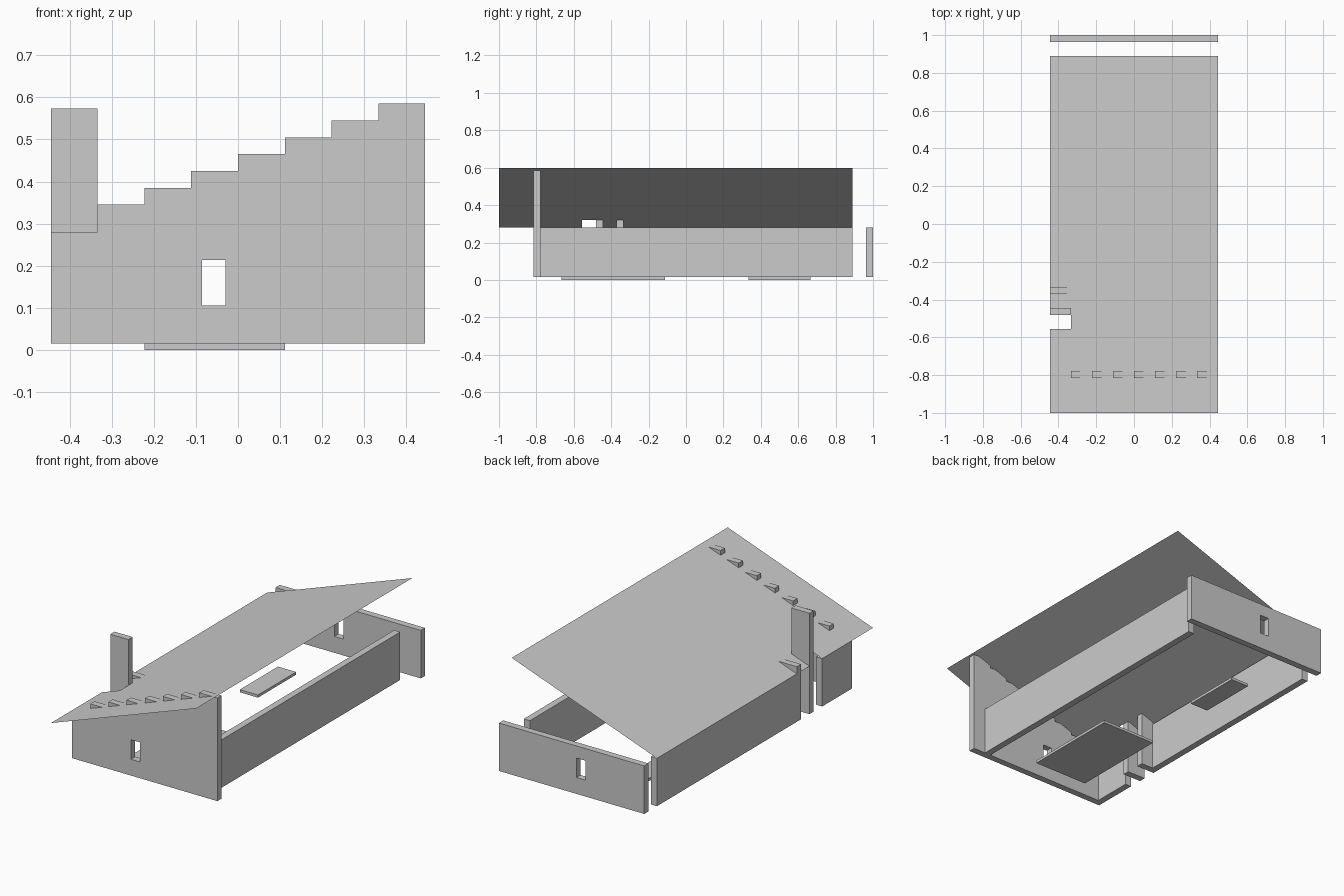
import bpy, bmesh

if "Cube" in bpy.data.objects:
    bpy.data.objects.remove(bpy.data.objects["Cube"])

U = 1 / 27          # layout grid of the plan
BASE = 0.0148       # underside of the walls
EAVE = 0.28         # top of the plain walls


def make(name, bm):
    bmesh.ops.recalc_face_normals(bm, faces=bm.faces)
    me = bpy.data.meshes.new(name)
    bm.to_mesh(me)
    bm.free()
    ob = bpy.data.objects.new(name, me)
    bpy.context.collection.objects.link(ob)
    return ob


def box(name, x0, x1, y0, y1, z0=BASE, z1=EAVE):
    """Box with x and y in grid units, z in world units."""
    bm = bmesh.new()
    bmesh.ops.create_cube(bm, size=1)
    for v in bm.verts:
        v.co.x = (x1 if v.co.x > 0 else x0) * U
        v.co.y = (y1 if v.co.y > 0 else y0) * U
        v.co.z = z1 if v.co.z > 0 else z0
    return make(name, bm)


def gable(name, outline, y0, y1):
    """Wall extruded from an x/z outline, with a window cut through it."""
    bm = bmesh.new()
    face = bm.faces.new([bm.verts.new((x, y0 * U, z)) for x, z in outline])
    ext = bmesh.ops.extrude_face_region(bm, geom=[face], use_keep_orig=True)
    for g in ext["geom"]:
        if isinstance(g, bmesh.types.BMVert):
            g.co.y = y1 * U
    wall = make(name, bm)
    cutter = box(name + "_window_cutter", -0.085 / U, -0.03 / U,
                 y0 - 1, y1 + 1, 0.105, 0.213)
    cutter.hide_render = True
    cutter.hide_set(True)
    mod = wall.modifiers.new("window", 'BOOLEAN')
    mod.object = cutter
    mod.operation = 'DIFFERENCE'
    mod.solver = 'EXACT'
    return wall


# Front wall with a stepped top
steps = [(-12 * U, BASE), (-12 * U, EAVE), (-9 * U, EAVE)]
for i in range(7):
    z = 0.345 + 0.04 * i
    steps += [((-9 + 3 * i) * U, z), ((-6 + 3 * i) * U, z)]
steps.append((12 * U, BASE))
gable("front_wall", steps, -22, -21)

# Low back wall
gable("back_wall", [(-12 * U, BASE), (-12 * U, EAVE), (12 * U, EAVE), (12 * U, BASE)], 26, 27)

# Side walls
box("right_wall", 9, 10, -21, 24)
box("left_wall_front", -12, -11, -21, -15)
box("left_wall_back", -12, -11, -9, 24)

# Chimney slab and short cross wall beside the doorway
box("chimney", -12, -9, -13, -12, BASE, 0.573)
box("cross_wall", -12, -9, -10, -9, BASE, 0.32)

# Floor slabs
box("floor_slab_large", -6, 3, -18, -3, 0, BASE)
box("floor_slab_small", -6, -3, 9, 18, 0, BASE)

# Thin sloping roof with a notch over the doorway
bm = bmesh.new()
plan = [(-12, -27), (12, -27), (12, 24), (-12, 24),
        (-12, -13), (-9, -13), (-9, -15), (-12, -15)]
bm.faces.new([bm.verts.new((x * U, y * U, EAVE + 0.318 * (x + 12) / 24)) for x, y in plan])
make("roof", bm)
